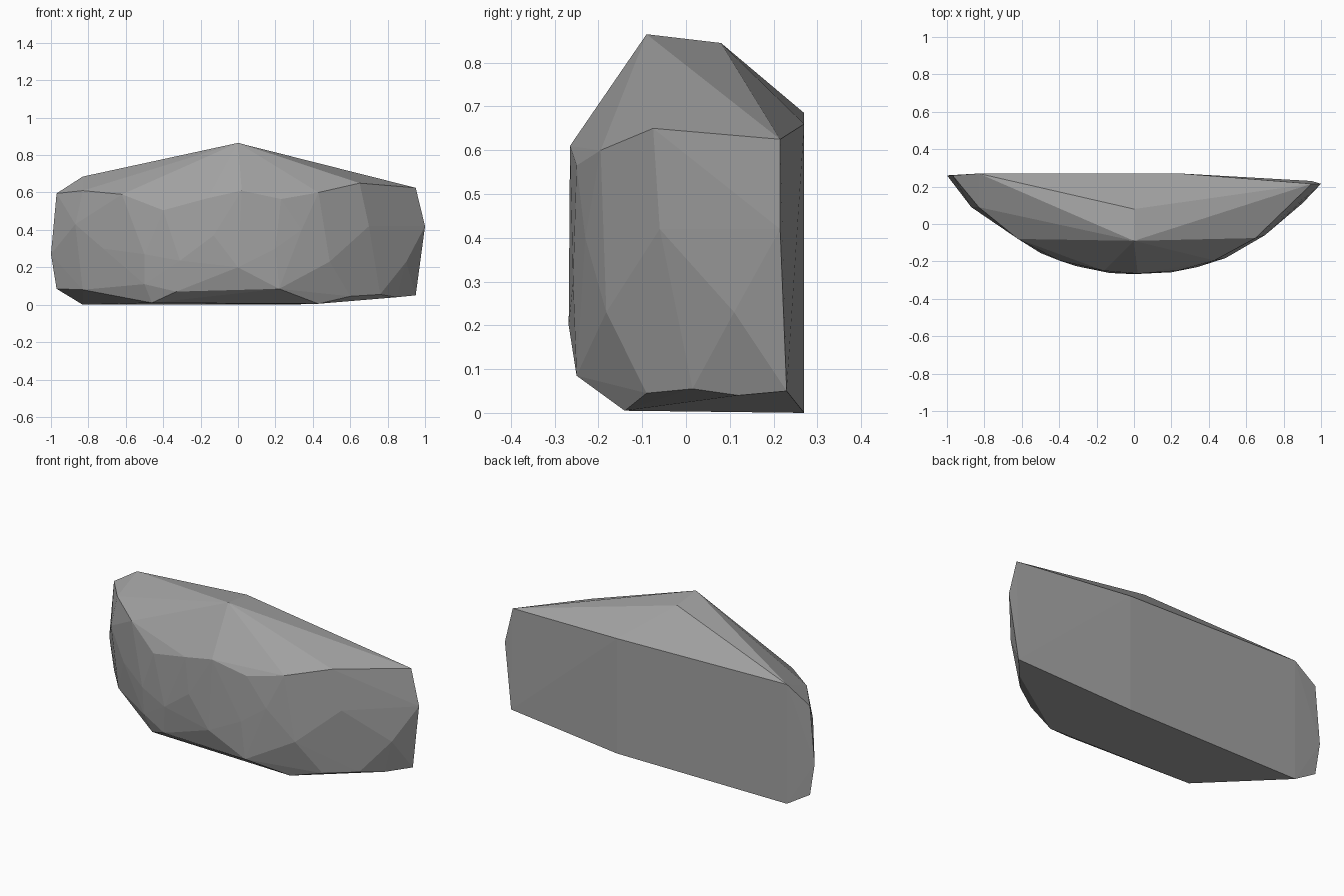
import bpy
import bmesh

cube = bpy.data.objects.get("Cube")
if cube:
    bpy.data.objects.remove(cube)

# Outer corners of the boulder, grouped by area
crown = [(0, -.09, .865), (0, .08, .845)]
flat_back = [(-.83, .27, .685), (.25, .27, .66), (.95, .215, .625),
             (-.83, .27, 0), (.25, .27, 0), (.95, .23, .05),
             (-.97, .26, .595), (-1, .26, .27), (-.97, .26, .085), (1, .215, .42)]
upper_rim = [(-.83, .09, .61), (-.62, -.08, .59), (-.4, -.195, .505), (-.16, -.25, .57),
             (.02, -.265, .61), (.23, -.25, .565), (.43, -.195, .6), (.65, -.075, .65)]
belly = [(-.87, .09, .43), (-.72, -.01, .3), (-.5, -.155, .27), (-.31, -.225, .235),
         (-.13, -.262, .37), (0, -.268, .2), (.2, -.258, .3), (.34, -.23, .4),
         (.49, -.182, .23), (.7, -.06, .42), (.9, .11, .23)]
foot = [(-.83, .1, .08), (-.5, -.14, .11), (-.33, -.2, .07), (.22, -.25, .085),
        (-.46, -.12, .01), (.43, -.14, .005), (.6, -.09, .045),
        (.76, .015, .055), (.85, .12, .04)]

# Wrap the corners in one faceted shell
bm = bmesh.new()
for group in (crown, flat_back, upper_rim, belly, foot):
    for corner in group:
        bm.verts.new(corner)
hull = bmesh.ops.convex_hull(bm, input=bm.verts)
bmesh.ops.delete(bm, geom=[v for v in bm.verts if not v.link_faces], context="VERTS")
bmesh.ops.recalc_face_normals(bm, faces=bm.faces)

mesh = bpy.data.meshes.new("boulder")
bm.to_mesh(mesh)
bm.free()
boulder = bpy.data.objects.new("boulder", mesh)
bpy.context.collection.objects.link(boulder)

# Plain grey stone
stone = bpy.data.materials.new("grey_stone")
stone.use_nodes = True
color = (.36, .36, .36, 1)
stone.diffuse_color = color
shader = stone.node_tree.nodes["Principled BSDF"]
shader.inputs["Base Color"].default_value = color
shader.inputs["Roughness"].default_value = .9
mesh.materials.append(stone)
